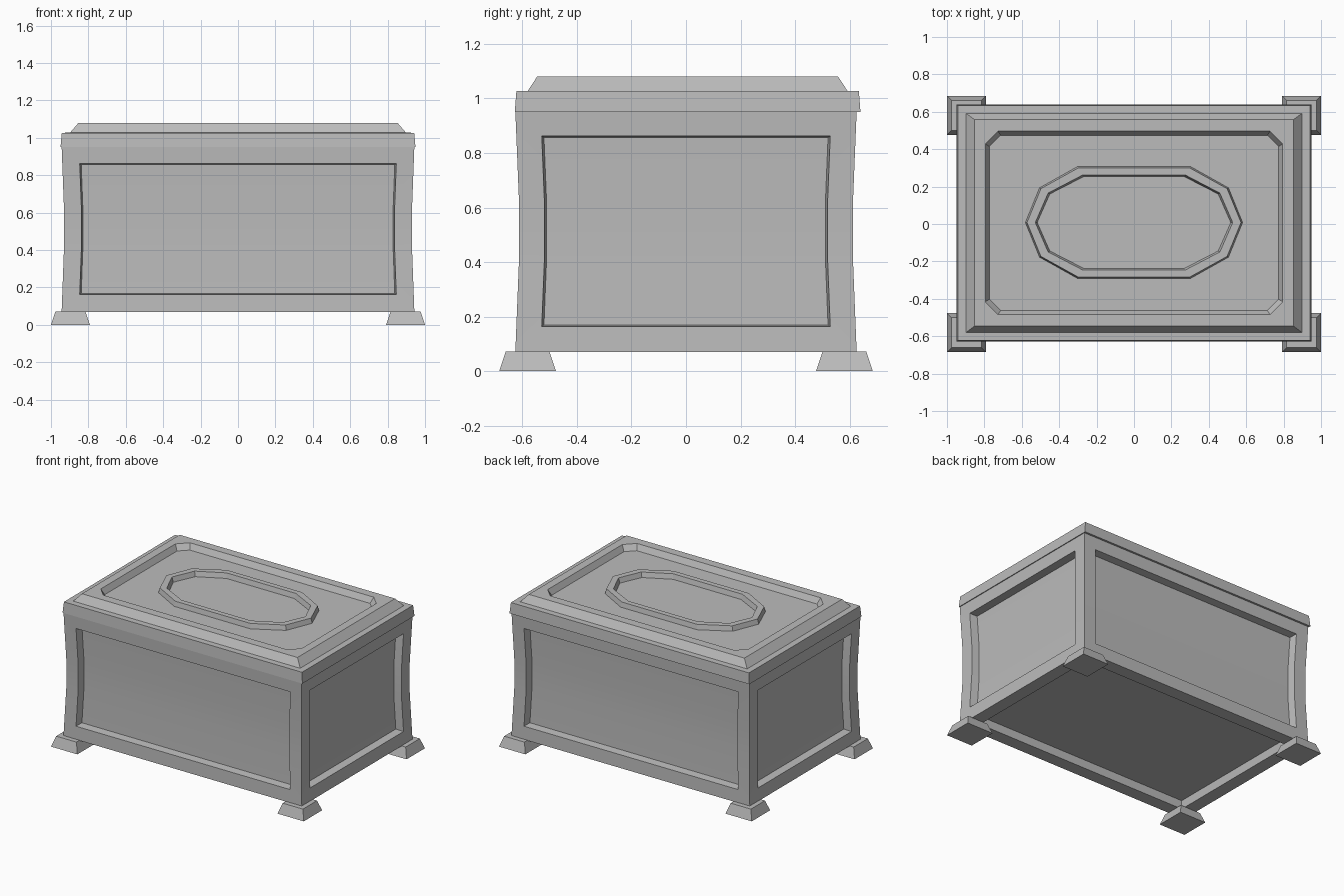
import bpy, bmesh
from math import radians

cube = bpy.data.objects.get("Cube")
if cube:
    bpy.data.objects.remove(cube, do_unlink=True)

grey = bpy.data.materials.new("stone_grey")
grey.use_nodes = True
colour = (0.5, 0.5, 0.5, 1)
grey.diffuse_color = colour
grey.node_tree.nodes["Principled BSDF"].inputs["Base Color"].default_value = colour


def finish(name, bm, location=(0, 0, 0)):
    mesh = bpy.data.meshes.new(name)
    bm.to_mesh(mesh)
    bm.free()
    mesh.materials.append(grey)
    obj = bpy.data.objects.new(name, mesh)
    bpy.context.collection.objects.link(obj)
    obj.location = location
    return obj


def chamfered(hx, hy, z, cut=0):
    """Rectangle ring with cut corners, counter-clockwise."""
    pts = []
    for sx, sy in ((1, 1), (-1, 1), (-1, -1), (1, -1)):
        a = (sx * hx, sy * (hy - cut), z)
        b = (sx * (hx - cut), sy * hy, z)
        pts += [a, b] if sx * sy > 0 else [b, a]
    return pts


def oval(hx, hy, z):
    """Ten-sided stretched ring."""
    quarter = [(1, 0), (0.87, 0.62), (0.52, 1)]
    half = quarter + [(-x, y) for x, y in reversed(quarter[1:])]
    return [(s * x * hx, s * y * hy, z) for s in (1, -1) for x, y in half]


def loft(rings, caps=True, closed=False):
    """Join successive rings with faces."""
    bm = bmesh.new()
    rows = [[bm.verts.new(p) for p in ring] for ring in rings]
    n = len(rows[0])
    pairs = list(zip(rows, rows[1:]))
    if closed:
        pairs.append((rows[-1], rows[0]))
    for low, high in pairs:
        for i in range(n):
            j = (i + 1) % n
            bm.faces.new((low[i], low[j], high[j], high[i]))
    if caps:
        bm.faces.new(list(reversed(rows[0])))
        bm.faces.new(rows[-1])
    bmesh.ops.remove_doubles(bm, verts=bm.verts, dist=0.0001)
    bmesh.ops.recalc_face_normals(bm, faces=bm.faces)
    return bm


# Chest body with slightly pinched sides
body = loft([chamfered(hx, hy, z) for hx, hy, z in (
    (0.943, 0.626, 0.07), (0.93, 0.612, 0.42),
    (0.93, 0.612, 0.61), (0.943, 0.626, 0.955))])

# Sunken panels on the four sides and the underside
for axis, sign in ((0, 1), (0, -1), (1, 1), (1, -1), (2, -1)):
    body.normal_update()
    faces = [f for f in body.faces if f.normal[axis] * sign > 0.9
             and f.calc_center_median()[axis] * sign > (-0.08 if axis == 2 else 0.59)]
    bmesh.ops.inset_region(body, faces=faces, thickness=0.093, use_even_offset=True)
    bmesh.ops.inset_region(body, faces=faces, thickness=0.008, depth=-0.055,
                           use_even_offset=True)
chest = finish("chest_body", body)
bpy.context.view_layer.objects.active = chest
chest.select_set(True)
bpy.ops.object.shade_smooth_by_angle(angle=radians(25))
chest.select_set(False)

# Lid: slab, bevelled raised border, sunken top panel with cut corners
finish("lid", loft([
    chamfered(0.949, 0.634, 0.95), chamfered(0.942, 0.628, 1.027),
    chamfered(0.898, 0.586, 1.028), chamfered(0.853, 0.552, 1.08),
    chamfered(0.795, 0.49, 1.08, 0.068), chamfered(0.773, 0.468, 1.04, 0.06),
]), (0, 0.006, 0))

# Raised oval moulding on the lid
finish("lid_oval_moulding", loft([
    oval(0.582, 0.3, 1.035), oval(0.572, 0.292, 1.075),
    oval(0.528, 0.254, 1.075), oval(0.516, 0.244, 1.035),
], caps=False, closed=True), (0, 0.008, 0))

# Four tapered feet
for side, sx in (("left", 1), ("right", -1)):
    for end, sy in (("front", -1), ("back", 1)):
        finish(f"{end}_{side}_foot",
               loft([chamfered(0.104, 0.104, 0), chamfered(0.08, 0.08, 0.072)]),
               (sx * 0.896, sy * 0.581, 0))
